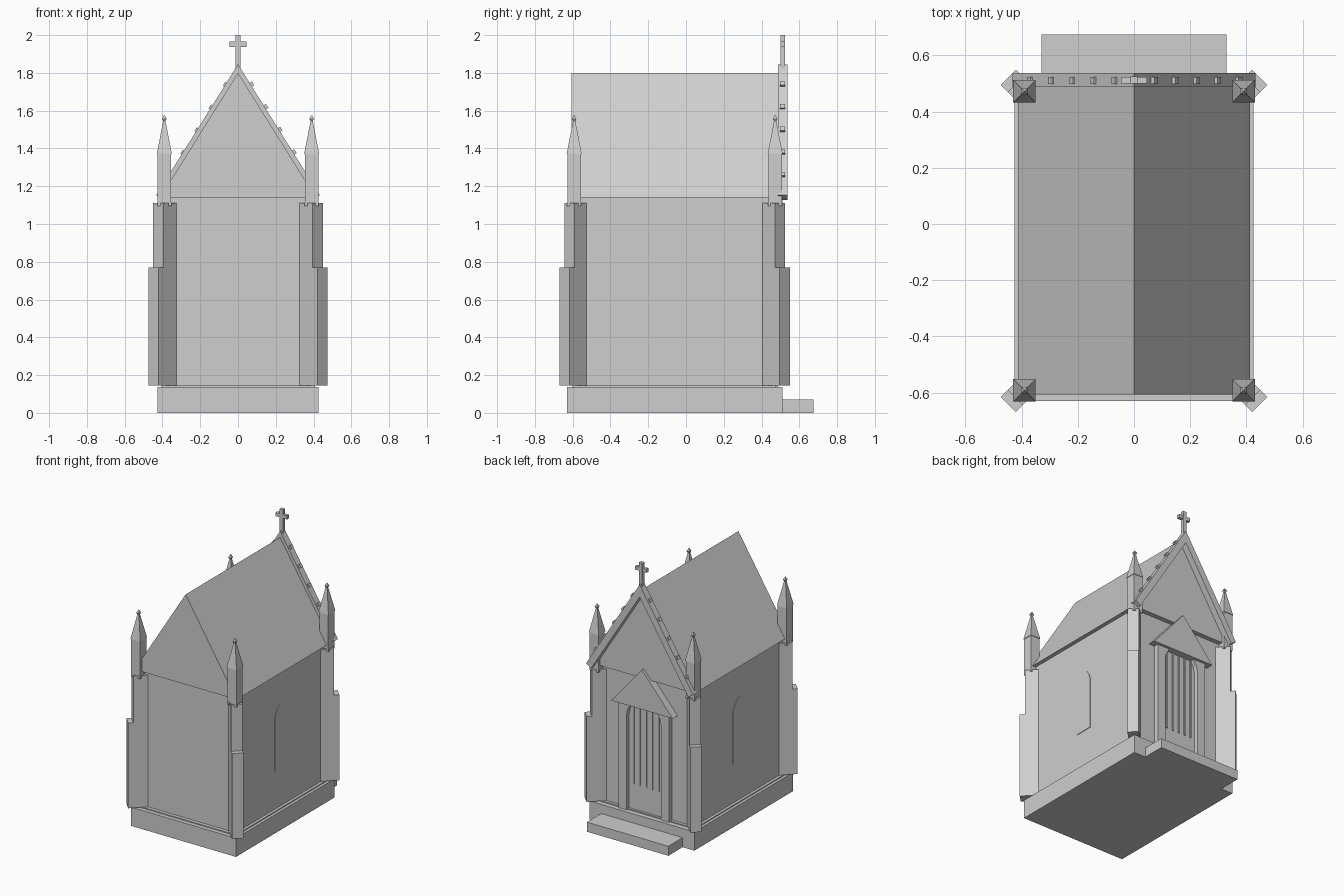
import bpy, bmesh, math
from mathutils import Matrix, Vector

cube = bpy.data.objects.get("Cube")
if cube:
    bpy.data.objects.remove(cube)

stone = bpy.data.materials.new("grey_stone")
stone.use_nodes = True
GREY = (0.62, 0.62, 0.62, 1)
stone.diffuse_color = GREY
stone.node_tree.nodes["Principled BSDF"].inputs["Base Color"].default_value = GREY

MID = -0.06            # y of the middle of the nave
WALL_X, WALL_Y = 0.385, 0.515
EAVE, RIDGE, ROOF_X = 1.14, 1.8, 0.413
SIDES = {"left": 1, "right": -1}
ENDS = {"front": -1, "back": 1}


def finish(name, bm):
    bmesh.ops.recalc_face_normals(bm, faces=bm.faces)
    mesh = bpy.data.meshes.new(name)
    bm.to_mesh(mesh)
    bm.free()
    mesh.materials.append(stone)
    obj = bpy.data.objects.new(name, mesh)
    bpy.context.scene.collection.objects.link(obj)
    return obj


def add_box(bm, x, y, z, turn=None):
    """Box from three (low, high) ranges, optionally transformed."""
    size = [r[1] - r[0] for r in (x, y, z)]
    mid = [(r[1] + r[0]) / 2 for r in (x, y, z)]
    m = Matrix.Translation(mid) @ Matrix.Diagonal((*size, 1))
    bmesh.ops.create_cube(bm, size=1, matrix=turn @ m if turn else m)


def box(name, x, y, z, turn=None):
    bm = bmesh.new()
    add_box(bm, x, y, z, turn)
    return finish(name, bm)


def prism(name, profile, start, depth):
    """Extrude a closed outline of 3D points."""
    bm = bmesh.new()
    face = bm.faces.new([bm.verts.new(Vector(p) + Vector(start)) for p in profile])
    new = bmesh.ops.extrude_face_region(bm, geom=[face])["geom"]
    bmesh.ops.translate(bm, vec=depth, verts=[v for v in new if isinstance(v, bmesh.types.BMVert)])
    return finish(name, bm)


def add_cone(bm, r1, r2, z0, z1, x, y):
    """Square tapered block; r1 and r2 are half widths."""
    m = Matrix.Translation((x, y, (z0 + z1) / 2)) @ Matrix.Rotation(math.pi / 4, 4, "Z")
    bmesh.ops.create_cone(bm, cap_ends=True, segments=4, radius1=r1 * math.sqrt(2),
                          radius2=r2 * math.sqrt(2), depth=z1 - z0, matrix=m)


# Base, entrance step, walls and roof
box("base", (-0.425, 0.425), (-0.63, 0.51), (0, 0.137))
box("entrance_step", (-0.33, 0.33), (0.5, 0.675), (0, 0.07))
box("wall_plinth", (-0.405, 0.405), (-0.6, 0.475), (0.13, 0.145))
box("walls", (-WALL_X, WALL_X), (MID - WALL_Y, MID + WALL_Y), (0.13, EAVE))
prism("roof", [(-ROOF_X, 0, EAVE), (ROOF_X, 0, EAVE), (0, 0, RIDGE)], (0, -0.607, 0), (0, 1.097, 0))

# Corner buttresses and pinnacles
for end, ey in ENDS.items():
    for side, sx in SIDES.items():
        for part, px, py, z in (("lower", 0.4475, 0.5825, (0.145, 0.77)),
                                ("upper", 0.4225, 0.5575, (0.76, 1.11))):
            turn = (Matrix.Translation((sx * px, MID + ey * py, 0))
                    @ Matrix.Rotation(math.atan2(ey, sx), 4, "Z"))
            box(f"{part}_buttress_{end}_{side}", (-0.17, 0), (-0.038, 0.038), z, turn)

        x, y = sx * 0.39, MID + ey * 0.532
        bm = bmesh.new()
        add_cone(bm, 0.036, 0.036, 1.11, 1.37, x, y)
        add_cone(bm, 0.04, 0.006, 1.37, 1.545, x, y)
        for fx in (-1, 0, 1):
            for fy in (-1, 0, 1):
                if fx or fy:
                    add_cone(bm, 0.008, 0.008, 1.095, 1.115, x + fx * 0.029, y + fy * 0.029)
        add_cone(bm, 0.004, 0.012, 1.54, 1.557, x, y)
        add_cone(bm, 0.012, 0.001, 1.557, 1.578, x, y)
        finish(f"pinnacle_{end}_{side}", bm)

# Sloping gable copings with crockets
slope = Vector((ROOF_X, 0, EAVE - RIDGE)).normalized()
normal = Vector((-slope.z, 0, slope.x))
for side, sx in SIDES.items():
    def flip(v):
        return (sx * v.x, v.y, v.z)
    top, low = Vector((0, 0, RIDGE)), Vector((ROOF_X, 0, EAVE))
    peak = Vector((0, 0, 0.024 / normal.z))
    prism(f"gable_coping_{side}",
          [flip(p) for p in (top + peak, low + normal * 0.024, low - normal * 0.024, top - peak)],
          (0, 0.487, 0), (0, 0.05, 0))
    bm = bmesh.new()
    angle = math.atan2(-slope.z, slope.x * sx)
    for i in range(5):
        spot = Vector((0.047 + i * 0.075, 0.511, 0))
        spot.z = RIDGE - spot.x * (RIDGE - EAVE) / ROOF_X
        spot += normal * 0.024
        turn = Matrix.Translation(flip(spot)) @ Matrix.Rotation(angle, 4, "Y")
        add_box(bm, (-0.012, 0.012), (-0.013, 0.013), (-0.008, 0.014), turn)
    finish(f"crockets_{side}", bm)

# Cross on the gable
bm = bmesh.new()
add_box(bm, (-0.013, 0.013), (0.5, 0.525), (1.82, 2.0))
add_box(bm, (-0.046, 0.046), (0.501, 0.524), (1.938, 1.965))
finish("gable_cross", bm)

# Doorway: porch gable, jambs, door leaf and slats
prism("porch_gable", [(-0.25, 0, 0.92), (0.25, 0, 0.92), (0, 0, 1.21)], (0, 0.44, 0), (0, 0.07, 0))
for side, sx in SIDES.items():
    prism(f"door_jamb_{side}",
          [(sx * x, 0, z) for x, z in ((0.14, 0.14), (0.205, 0.14), (0.205, 0.925),
                                       (0.1, 0.925), (0.13, 0.88), (0.14, 0.83))],
          (0, 0.44, 0), (0, 0.05, 0))
box("door_leaf", (-0.14, 0.14), (0.45, 0.459), (0.14, 0.925))
bm = bmesh.new()
for i in range(-2, 3):
    add_box(bm, (i * 0.051 - 0.005, i * 0.051 + 0.005), (0.455, 0.466), (0.33, 0.925))
finish("door_slats", bm)

# Pointed side windows, almost flush with the walls
HALF, SILL, SPRING, RISE = 0.07, 0.43, 0.78, 0.12
radius = (HALF ** 2 + RISE ** 2) / (2 * HALF)
sweep = math.asin(RISE / radius)
arc = [(HALF - radius + radius * math.cos(sweep * t / 6), SPRING + radius * math.sin(sweep * t / 6))
       for t in range(7)]
outline = [(HALF, SILL)] + arc + [(-a, z) for a, z in reversed(arc[:-1])] + [(-HALF, SILL)]
for side, sx in SIDES.items():
    prism(f"side_window_{side}", [(0, a, z) for a, z in outline],
          (sx * (WALL_X - 0.003), MID, 0), (sx * 0.007, 0, 0))
